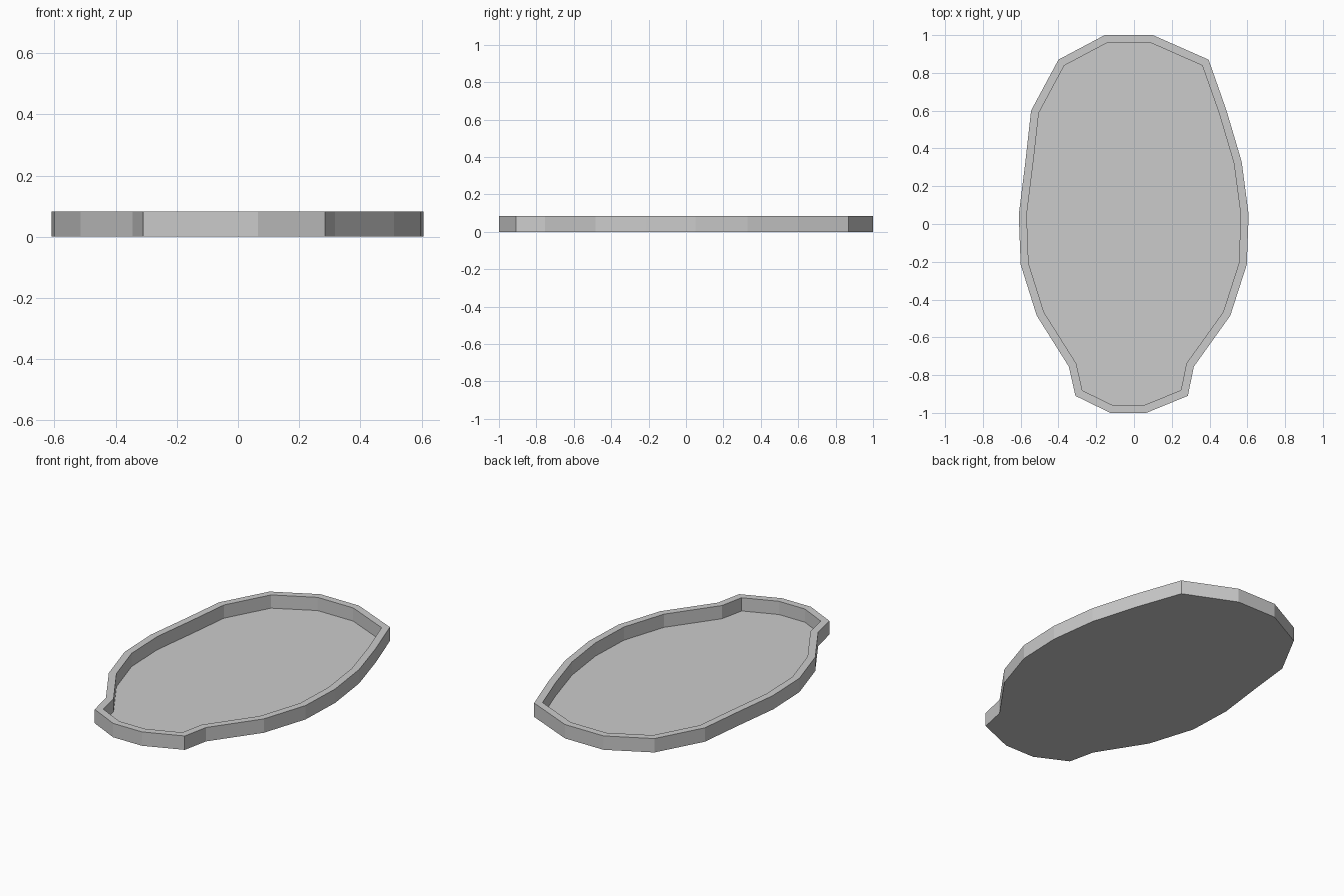
import bpy, bmesh

if "Cube" in bpy.data.objects:
    bpy.data.objects.remove(bpy.data.objects["Cube"])

HEIGHT, FLOOR, WALL = 0.083, 0.004, 0.042

# Faceted outline seen from above, clockwise from the back edge
OUTLINE = [
    (-0.155, 1.0), (0.10, 1.0), (0.395, 0.87), (0.49, 0.60), (0.57, 0.33),
    (0.607, 0.05), (0.597, -0.215), (0.51, -0.485), (0.317, -0.755),
    (0.285, -0.91), (0.065, -1.0), (-0.125, -1.0), (-0.31, -0.91),
    (-0.345, -0.755), (-0.515, -0.485), (-0.60, -0.215), (-0.61, 0.05),
    (-0.575, 0.33), (-0.545, 0.60), (-0.40, 0.87),
]


def extrude_face(bm, face, dz):
    """Extrude one face vertically and return the moved cap."""
    cap = bmesh.ops.extrude_discrete_faces(bm, faces=[face])["faces"][0]
    bmesh.ops.translate(bm, verts=cap.verts, vec=(0, 0, dz))
    return cap


bm = bmesh.new()

# Outer body: a prism of the outline, standing on z = 0
base = bm.faces.new([bm.verts.new((x, y, 0)) for x, y in reversed(OUTLINE)])
top_edges = bmesh.ops.extrude_edge_only(bm, edges=base.edges[:])["geom"]
rim_verts = [g for g in top_edges if isinstance(g, bmesh.types.BMVert)]
bmesh.ops.translate(bm, verts=rim_verts, vec=(0, 0, HEIGHT))
top = bmesh.ops.contextual_create(
    bm, geom=[g for g in top_edges if isinstance(g, bmesh.types.BMEdge)])["faces"][0]
bmesh.ops.recalc_face_normals(bm, faces=bm.faces[:])

# Rim, then recess down to a thin floor
bmesh.ops.inset_region(bm, faces=[top], thickness=WALL, use_even_offset=True)
extrude_face(bm, top, FLOOR - HEIGHT)
bmesh.ops.recalc_face_normals(bm, faces=bm.faces[:])

mesh = bpy.data.meshes.new("shallow_tray")
bm.to_mesh(mesh)
bm.free()
tray = bpy.data.objects.new("shallow_tray", mesh)
bpy.context.collection.objects.link(tray)
